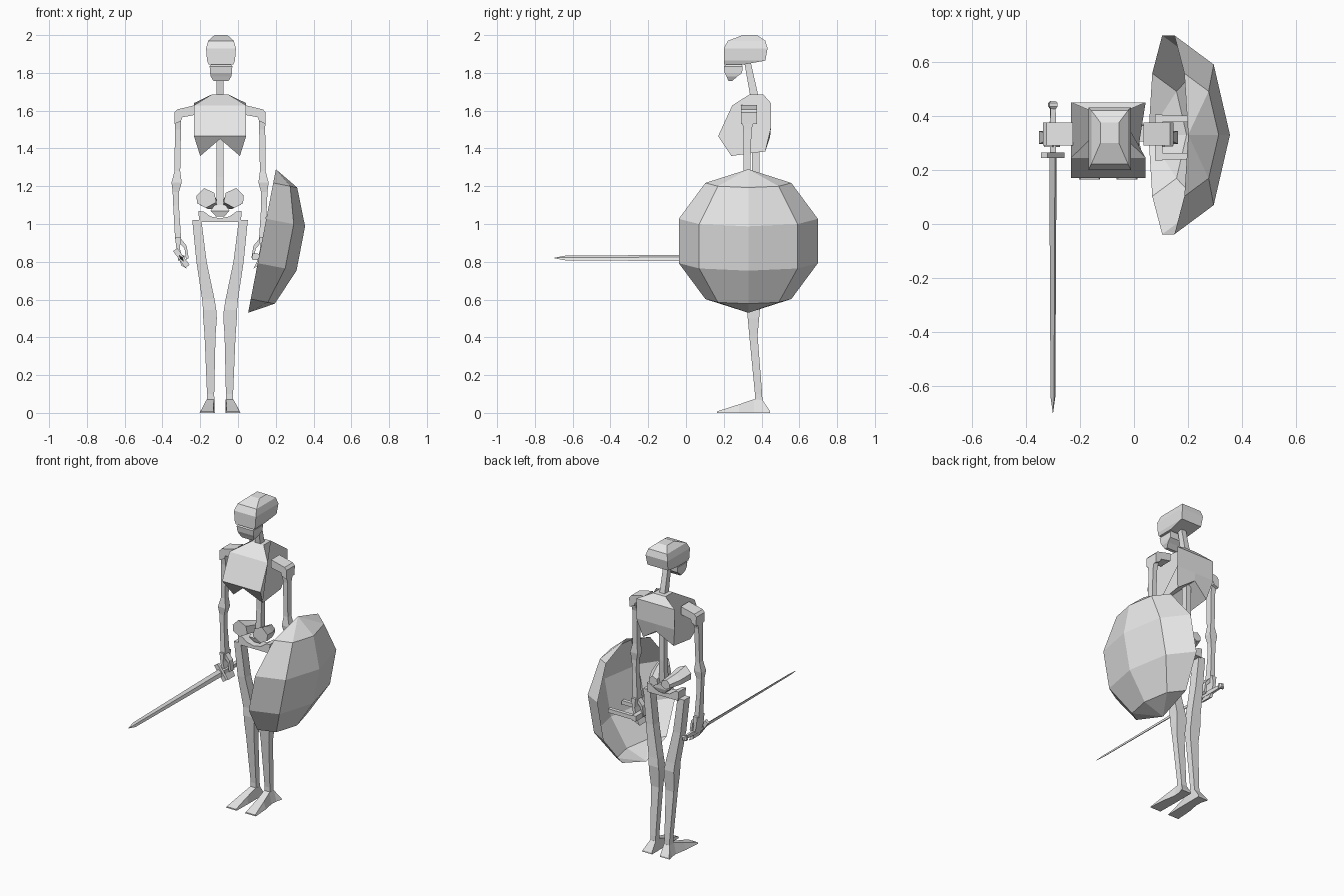
import bpy, bmesh, math
from mathutils import Vector, Matrix

CX = -0.095  # centre line of the body

bone = bpy.data.materials.new("plain_grey")
bone.diffuse_color = (0.8, 0.8, 0.8, 1)


def finish(name, bm, offset=CX, closed=True):
    if closed:
        bmesh.ops.recalc_face_normals(bm, faces=bm.faces)
    me = bpy.data.meshes.new(name)
    bm.to_mesh(me)
    bm.free()
    me.materials.append(bone)
    ob = bpy.data.objects.new(name, me)
    ob.location.x = offset
    bpy.context.collection.objects.link(ob)
    return ob


def loft(name, rings, offset=CX, side=1, rot=None):
    """Skin a list of equal-length point rings and cap both ends."""
    bm = bmesh.new()
    vs = []
    for ring in rings:
        pts = [Vector((side * p[0], p[1], p[2])) for p in ring]
        vs.append([bm.verts.new(rot @ p if rot else p) for p in pts])
    n = len(rings[0])
    for a, b in zip(vs, vs[1:]):
        for i in range(n):
            j = (i + 1) % n
            bm.faces.new((a[i], a[j], b[j], b[i]))
    bm.faces.new(vs[0])
    bm.faces.new(vs[-1])
    return finish(name, bm, offset)


def post(name, sections, **kw):
    """Stack of rectangles: centre x, centre y, z, half x, half y."""
    return loft(name, [[(x - a, y - b, z), (x + a, y - b, z), (x + a, y + b, z), (x - a, y + b, z)]
                       for x, y, z, a, b in sections], **kw)


def plate(name, outline, y0, y1, **kw):
    """Front outline (x, z) extruded in y."""
    return loft(name, [[(x, y, z) for x, z in outline] for y in (y0, y1)], **kw)


# --- head ---
def stack(name, rows):
    return post(name, [(0.005, (a + b) / 2, z, h, (b - a) / 2) for z, a, b, h in rows])


stack("skull", [(1.845, .20, .31, .066), (1.865, .20, .42, .074), (1.93, .20, .432, .079),
                (1.97, .222, .42, .068), (2.0, .30, .375, .034)])
stack("jaw", [(1.845, .215, .295, .052), (1.835, .20, .30, .06), (1.80, .205, .297, .058),
              (1.78, .215, .27, .054), (1.757, .225, .245, .04)])
post("neck", [(0, .365, 1.66, .019, .022), (0, .325, 1.86, .017, .017)])

# --- rib cage: two side slices and a centre slice with the arched lower edge ---
side_slice = [(.045, .335, 1.685), (.138, .245, 1.628), (.138, .17, 1.465), (.105, .24, 1.36),
              (.11, .42, 1.385), (.138, .45, 1.51), (.138, .45, 1.64), (.045, .41, 1.685)]
mid_slice = [(0, y, z) for _, y, z in side_slice]
mid_slice[3], mid_slice[4] = (0, .185, 1.45), (0, .445, 1.46)
loft("rib_cage", [[(-x, y, z) for x, y, z in side_slice], mid_slice, side_slice])
post("spine", [(0, .36, 1.05, .02, .02), (0, .37, 1.25, .018, .02), (0, .37, 1.5, .018, .02)])

# --- pelvis ---
plate("hip_bar", [(-.115, 1.07), (-.085, 1.065), (-.05, 1.04), (0, 1.03), (.05, 1.04), (.085, 1.065),
                  (.115, 1.07), (.11, 1.01), (-.11, 1.01)], .30, .375)
post("tail_bone", [(0, .36, 1.04, .022, .03), (0, .36, 1.07, .05, .04), (0, .37, 1.10, .03, .03)])

for s, tag in ((-1, "sword"), (1, "shield")):
    # hip wing flaring forward
    wing = [(.125, 1.15), (.085, 1.19), (.03, 1.165), (.02, 1.115), (.075, 1.085), (.122, 1.11)]
    loft("hip_wing_" + tag, [[(x, .26, z) for x, z in wing],
                             [(x * .85, .34, 1.12 + (z - 1.135) * .8) for x, z in wing],
                             [(x * .6, .41, 1.11 + (z - 1.135) * .6) for x, z in wing]], side=s)
    # arm
    plate("shoulder_" + tag, [(.13, 1.63), (.228, 1.606), (.242, 1.59), (.24, 1.53), (.207, 1.545),
                              (.2, 1.565), (.13, 1.578)], .29, .375, side=s)
    post("upper_arm_" + tag, [(.223, .33, 1.57, .017, .035), (.223, .325, 1.50, .016, .022),
                              (.226, .322, 1.28, .015, .018), (.23, .32, 1.22, .027, .024)], side=s)
    post("forearm_" + tag, [(.23, .32, 1.22, .027, .024), (.234, .32, 1.17, .017, .017),
                            (.233, .32, 1.1, .015, .017), (.222, .32, .92, .016, .024)], side=s)
    plate("fingers_" + tag, [(.238, .93), (.207, .93), (.213, .87), (.195, .80), (.178, .765),
                             (.205, .78), (.23, .86)], .285, .36, side=s)
    plate("thumb_" + tag, [(.21, .925), (.177, .885), (.166, .82), (.18, .81), (.188, .87), (.212, .895)],
          .30, .335, side=s)
    # leg
    post("thigh_" + tag, [(.123, .335, 1.02, .024, .03), (.098, .34, .80, .027, .03),
                          (.062, .355, .60, .033, .03), (.055, .357, .545, .035, .034)], side=s)
    post("shin_" + tag, [(.055, .357, .545, .035, .034), (.053, .357, .50, .036, .03),
                         (.053, .357, .41, .029, .022), (.05, .384, .10, .019, .019),
                         (.05, .385, .05, .02, .02)], side=s)
    # foot: front-to-back trapezoids (y, inner, outer, top inner, top outer, top z)
    foot = [(.165, .03, .108, .035, .103, .008), (.28, .028, .10, .035, .085, .045),
            (.36, .028, .085, .03, .07, .072), (.405, .028, .088, .03, .07, .068),
            (.445, .028, .10, .03, .095, .01)]
    loft("foot_" + tag, [[(a, y, 0), (b, y, 0), (d, y, z), (c, y, z)] for y, a, b, c, d, z in foot], side=s)

# --- sword, laid along y and rolled about its own axis ---
roll = Matrix.Rotation(math.radians(-36), 4, 'Y')


def sword_part(name, rows):
    ob = loft(name, [[(-t, y, 0), (0, y, -w), (t, y, 0), (0, y, w)] for y, t, w in rows], -.30, rot=roll)
    ob.location.z = .82


sword_part("blade", [(-.70, .001, .001), (-.64, .005, .015), (.25, .009, .023)])
sword_part("grip", [(.26, .014, .017), (.35, .016, .02), (.43, .012, .014)])
sword_part("pommel", [(.425, .012, .012), (.435, .022, .022), (.448, .022, .022), (.456, .01, .01)])
guard = loft("guard", [[(-.014, y, -.055), (.014, y, -.055), (.014, y, .055), (-.014, y, .055)]
                       for y in (.245, .265)], -.30, rot=roll)
guard.location.z = .82

# --- shield: hollow flattened half globe, tipped forward at the top ---
R, DEPTH, STEPS = .387, .22, 4
tilt = Matrix.Translation((.127, .33, .91)) @ Matrix.Rotation(math.atan2(.147, .76), 4, 'Y')
bm = bmesh.new()
rows = []
for lat in (54, 18, -18, -54):
    c, z = math.cos(math.radians(lat)), math.sin(math.radians(lat))
    angles = [math.pi * (k / STEPS - .5) for k in range(STEPS + 1)]
    rows.append([bm.verts.new(tilt @ Vector((DEPTH * c * math.cos(a), R * c * math.sin(a), R * z)))
                 for a in angles])
top, low = (bm.verts.new(tilt @ Vector((0, 0, h))) for h in (R, -R))
for k in range(STEPS):
    bm.faces.new((top, rows[0][k], rows[0][k + 1]))
    bm.faces.new((low, rows[-1][k + 1], rows[-1][k]))
    for a, b in zip(rows, rows[1:]):
        bm.faces.new((a[k], b[k], b[k + 1], a[k + 1]))
finish("shield", bm, 0, closed=False)

# U-shaped handle between the hand and the shield
for nm, y in (("front", .25), ("back", .39)):
    post("handle_strut_" + nm, [(.18, y, .815, .10, .012), (.18, y, .84, .10, .012)], offset=0)
post("handle_bar", [(.092, .32, .81, .014, .085), (.092, .32, .845, .014, .085)], offset=0)
